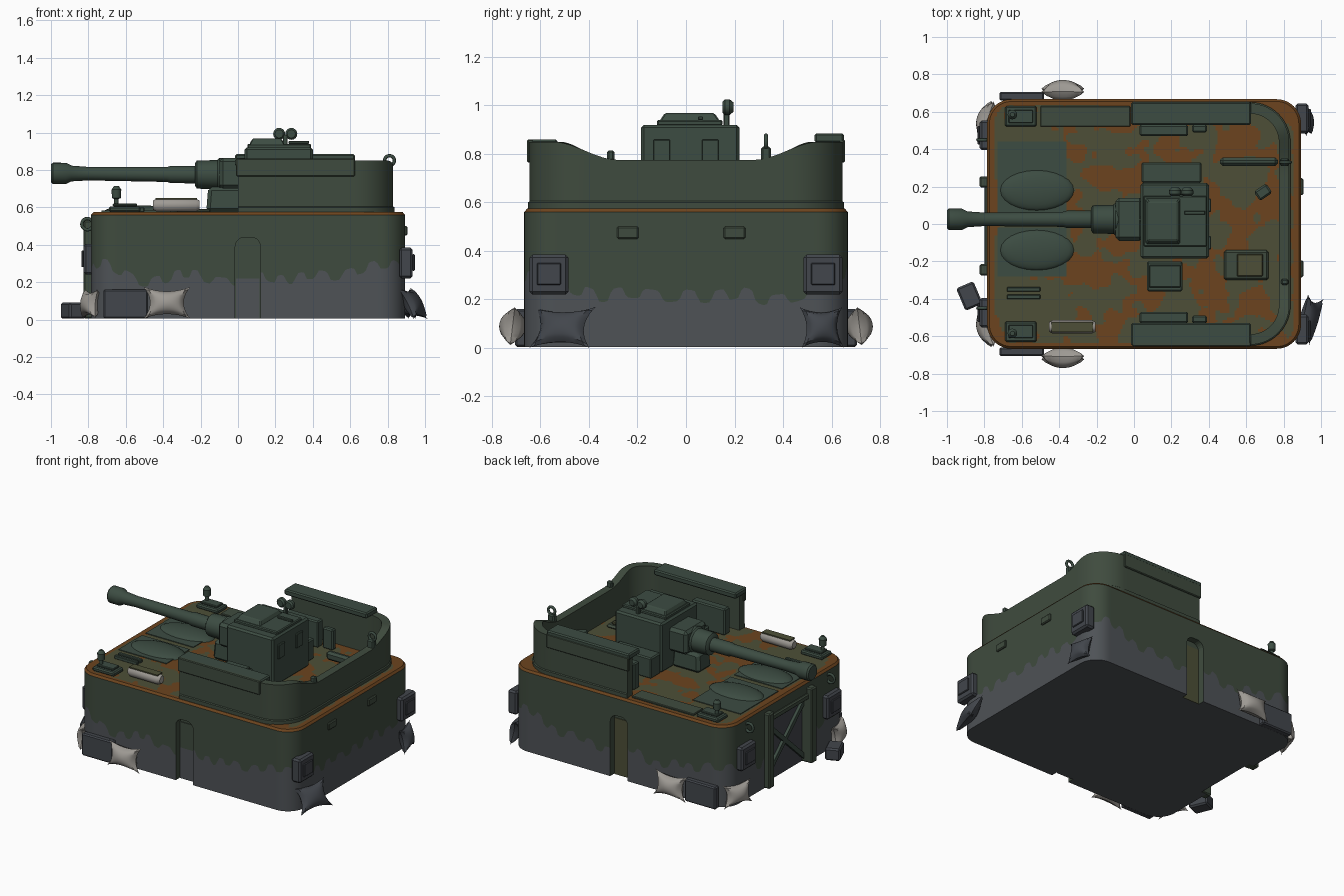
import bpy, bmesh, math
from mathutils import Vector, Matrix, noise

if "Cube" in bpy.data.objects:
    bpy.data.objects.remove(bpy.data.objects["Cube"])


def material(name, r, g, b):
    m = bpy.data.materials.new(name)
    m.use_nodes = True
    lin = [((c / 255 + 0.055) / 1.055) ** 2.4 for c in (r, g, b)] + [1]
    m.diffuse_color = lin
    m.node_tree.nodes["Principled BSDF"].inputs["Base Color"].default_value = lin
    return m


GREEN = material("field green", 63, 75, 62)
DARK = material("gun green", 60, 76, 66)
GREY = material("concrete grey", 78, 82, 86)
SLATE = material("slate grey", 66, 70, 76)
RUST = material("rust brown", 108, 68, 30)
KHAKI = material("khaki deck", 77, 79, 55)
PALE = material("pale canvas", 158, 154, 148)


def finish(bm, name, mats, smooth=True):
    bmesh.ops.recalc_face_normals(bm, faces=bm.faces)
    me = bpy.data.meshes.new(name)
    bm.to_mesh(me)
    bm.free()
    ob = bpy.data.objects.new(name, me)
    bpy.context.collection.objects.link(ob)
    for m in mats:
        me.materials.append(m)
    if smooth:
        bpy.ops.object.select_all(action='DESELECT')
        ob.select_set(True)
        bpy.context.view_layer.objects.active = ob
        bpy.ops.object.shade_smooth_by_angle(angle=math.radians(35))
    return ob


def box(name, x, y, z, mat, bevel=0.008, turn=0, taper=1.0, tilt=0):
    """Box from three (low, high) ranges, turned about z, tilted about y."""
    bm = bmesh.new()
    bmesh.ops.create_cube(bm, size=1)
    for v in bm.verts:
        k = taper if v.co.z > 0 else 1
        v.co = Vector((v.co.x * (x[1] - x[0]) * k, v.co.y * (y[1] - y[0]) * k, v.co.z * (z[1] - z[0])))
    if bevel:
        bmesh.ops.bevel(bm, geom=bm.edges[:], offset=bevel, segments=1, affect='EDGES')
    mid = Vector((sum(x) / 2, sum(y) / 2, sum(z) / 2))
    bm.transform(Matrix.Translation(mid) @ Matrix.Rotation(turn, 4, 'Z') @ Matrix.Rotation(tilt, 4, 'Y'))
    return finish(bm, name, [mat], False)


def lathe(name, profile, origin, axis, mat, n=20):
    """Turn (distance, radius) pairs around an axis direction."""
    bm = bmesh.new()
    rings = [[bm.verts.new((r * math.cos(math.tau * i / n), r * math.sin(math.tau * i / n), d))
              for i in range(n)] for d, r in profile]
    for a, b in zip(rings, rings[1:]):
        for i in range(n):
            bm.faces.new((a[i], a[(i + 1) % n], b[(i + 1) % n], b[i]))
    bm.faces.new(rings[0])
    bm.faces.new(rings[-1])
    rot = Vector(axis).to_track_quat('Z', 'Y').to_matrix().to_4x4()
    bm.transform(Matrix.Translation(origin) @ rot)
    return finish(bm, name, [mat])


def pillow(name, loc, normal, w, h, t, mat, roll=0, n=12):
    """Stuffed bag with four pulled-out corners."""
    bm = bmesh.new()
    for side in (1, -1):
        g = bmesh.ops.create_grid(bm, x_segments=n, y_segments=n, size=1)
        for v in g["verts"]:
            u, q = v.co.x, v.co.y
            bulge = max(0, (1 - u * u) * (1 - q * q)) ** 0.5
            v.co = Vector((u * w * (0.72 + 0.28 * q * q), q * h * (0.72 + 0.28 * u * u), side * t * bulge))
    bmesh.ops.remove_doubles(bm, verts=bm.verts, dist=0.0005)
    rot = Vector(normal).to_track_quat('Z', 'Y').to_matrix().to_4x4()
    bm.transform(Matrix.Translation(loc) @ rot @ Matrix.Rotation(roll, 4, 'Z'))
    return finish(bm, name, [mat])


# Rounded outline of the bunker
X0, X1, Y, R = -0.785, 0.893, 0.667, 0.13


def outline(inset=0.0, arc=14, side=90):
    r = R - inset
    pts = []
    corners = [(X1 - R, Y - R, 0), (X0 + R, Y - R, 1), (X0 + R, R - Y, 2), (X1 - R, R - Y, 3)]
    for k, (cx, cy, q) in enumerate(corners):
        for i in range(arc + 1):
            a = math.pi / 2 * (q + i / arc)
            pts.append(Vector((cx + r * math.cos(a), cy + r * math.sin(a), 0)))
        nx, ny, nq = corners[(k + 1) % 4]
        a = math.pi / 2 * nq
        end = Vector((nx + r * math.cos(a), ny + r * math.sin(a), 0))
        start = pts[-1].copy()
        pts += [start.lerp(end, i / side) for i in range(1, side)]
    return pts


def splash(p, s):
    corner = (abs(p.x - 0.05) / 0.84) ** 5 * (abs(p.y) / Y) ** 5
    drip = math.tanh(2.5 * math.sin(s * 48 + 3 * noise.noise(p * 3)))
    return 0.215 + 0.12 * corner + 0.025 * drip + 0.06 * noise.noise(p * 5 + Vector((3, 7, 1)))


# Bunker body with a ragged mud line and a rusty top rim
bm = bmesh.new()
outer, mid, inner = outline(), outline(0.012), outline(0.045)
low, s = [], 0
for i, p in enumerate(outer):
    s += (p - outer[i - 1]).length if i else 0
    low.append(p + Vector((0, 0, splash(p, s))))
up = lambda pts, z: [p + Vector((0, 0, z)) for p in pts]
rings = [[bm.verts.new(p) for p in ring] for ring in
         (up(outer, 0.005), low, up(outer, 0.56), up(mid, 0.574), up(inner, 0.574))]
for (a, b), m in zip(zip(rings, rings[1:]), (1, 0, 2, 2)):
    for i in range(len(a)):
        j = (i + 1) % len(a)
        bm.faces.new((a[i], a[j], b[j], b[i])).material_index = m
bm.faces.new(rings[0]).material_index = 1
bm.faces.new(rings[-1]).material_index = 3
body = finish(bm, "bunker_body", [GREEN, GREY, RUST, KHAKI])


def cut(x, y, z, arch=0.0):
    tool = box("cutter", x, y, z, GREEN, 0)
    if arch:
        b = bmesh.new()
        b.from_mesh(tool.data)
        tops = [e for e in b.edges if all(v.co.z > z[1] - 0.001 for v in e.verts)
                and abs(e.verts[0].co.x - e.verts[1].co.x) < 0.001]
        bmesh.ops.bevel(b, geom=tops, offset=arch, segments=5, affect='EDGES', profile=0.5)
        b.to_mesh(tool.data)
        b.free()
    tool.hide_render = True
    mod = body.modifiers.new("cut", 'BOOLEAN')
    mod.operation, mod.object, mod.solver = 'DIFFERENCE', tool, 'EXACT'
    bpy.context.view_layer.objects.active = body
    bpy.ops.object.modifier_apply(modifier=mod.name)
    bpy.data.objects.remove(tool)


# Arched side doorways and the end gateway
for sy in (-1, 1):
    cut((-0.015, 0.12), sorted((sy * 0.62, sy * 0.72)), (-0.05, 0.44), 0.05)
    ys = sorted((sy * 0.615, sy * 0.625))
    box("door_lower", (-0.01, 0.115), ys, (0.005, 0.22), GREY if sy < 0 else KHAKI, 0)
    box("door_upper", (-0.01, 0.115), ys, (0.22, 0.40), GREEN if sy < 0 else KHAKI, 0)
cut((-0.85, -0.74), (-0.22, 0.2), (-0.05, 0.47))
box("gate_panel", (-0.745, -0.736), (-0.22, 0.2), (0.005, 0.47), SLATE, 0)
for sy in (-1, 1):
    y = -0.01 + sy * 0.235
    box("gate_post", (-0.825, -0.74), (y - 0.03, y + 0.03), (0.005, 0.53), GREEN)
bm = bmesh.new()
for sgn in (-1, 1):
    g = bmesh.ops.create_cube(bm, size=1, matrix=Matrix.Translation((-0.755, -0.01, 0.235))
                              @ Matrix.Rotation(sgn * 0.83, 4, 'X') @ Matrix.Diagonal((0.02, 0.03, 0.58, 1)))
finish(bm, "gate_brace", [DARK], False)
box("gate_lintel", (-0.8, -0.74), (-0.24, 0.22), (0.45, 0.49), GREEN)

# Camouflaged deck skin
bm = bmesh.new()
bmesh.ops.create_grid(bm, x_segments=130, y_segments=104, size=1)
for v in bm.verts:
    v.co = Vector((0.054 + v.co.x * 0.825, v.co.y * 0.65, 0.577))
out = []
for f in bm.faces:
    c = f.calc_center_median()
    dx = max(abs(c.x - 0.054) - (0.839 - R), 0)
    dy = max(abs(c.y) - (Y - R), 0)
    if math.hypot(dx, dy) > R - 0.035:
        out.append(f)
    n = noise.noise(Vector((c.x * 6, c.y * 6, 2))) + 0.5 * noise.noise(Vector((c.x * 14, c.y * 14, 5)))
    f.material_index = int(n > (0.04 if c.x > -0.38 else 0.3))
bmesh.ops.delete(bm, geom=out, context='FACES')
finish(bm, "deck_skin", [KHAKI, RUST], False)

# Horseshoe parapet, lower behind the turret
path = [(0.0 + 0.62 * i / 20, -0.645) for i in range(20)]
path += [(0.62 + 0.21 * math.sin(a), -0.435 - 0.21 * math.cos(a)) for a in
         [math.pi / 2 * i / 14 for i in range(15)]]
path += [(0.83, -0.435 + 0.435 * i / 14) for i in range(1, 15)]
path += [(x, -y) for x, y in reversed(path[:-1])]
bm = bmesh.new()
sections = []
for i, (x, y) in enumerate(path):
    a, b = Vector(path[max(i - 1, 0)]), Vector(path[min(i + 1, len(path) - 1)])
    t = (b - a).normalized()
    side = Vector((-t.y, t.x)) * 0.055
    k = min(max((abs(y) - 0.28) / 0.27, 0), 1)
    top = 0.775 + 0.075 * k * k * (3 - 2 * k)
    sections.append([bm.verts.new((x + side.x * q, y + side.y * q, z)) for q, z in
                     ((-0.12, 0.57), (-0.12, 0.6), (0, 0.605), (0, top), (1, top), (1, 0.57))])
for a, b in zip(sections, sections[1:]):
    for i in range(6):
        bm.faces.new((a[i], a[(i + 1) % 6], b[(i + 1) % 6], b[i]))
bm.faces.new(sections[0])
bm.faces.new(sections[-1])
finish(bm, "parapet", [GREEN])
for sy in (-1, 1):
    pair = lambda a, b: sorted((sy * a, sy * b))
    hi = 0.885 if sy > 0 else 0.86
    box("parapet_cap", (-0.015, 0.625), pair(0.53, 0.652), (hi - 0.04, hi), DARK)
    box("parapet_panel", (-0.01, 0.625), pair(0.63, 0.655), (0.765, 0.86), GREEN, 0.005)
    box("ammo_locker", (0.03, 0.29), pair(0.47, 0.53), (0.575, 0.76), DARK)
    box("wall_crate", (0.31, 0.39), pair(0.49, 0.53), (0.575, 0.72), DARK)
    box("corner_box", (-0.69, -0.52), pair(0.52, 0.63), (0.575, 0.605), DARK)
    box("corner_box_lid", (-0.67, -0.54), pair(0.54, 0.61), (0.605, 0.62), DARK, 0.004)
    lathe("corner_lamp", [(0, 0.012), (0.07, 0.012), (0.075, 0.024), (0.12, 0.026), (0.14, 0.012)],
          (-0.65, sy * 0.585, 0.575), (0, 0, 1), DARK, 12)

# Deck plates, humps and stowage
box("side_plate", (-0.5, -0.02), (0.52, 0.63), (0.575, 0.59), GREEN, 0.004)
box("front_plate", (-0.73, -0.36), (0.02, 0.44), (0.575, 0.582), DARK, 0)
box("front_plate", (-0.73, -0.36), (-0.28, -0.02), (0.575, 0.582), DARK, 0)
for y, w in ((0.18, 0.11), (-0.14, 0.11)):
    bm = bmesh.new()
    bmesh.ops.create_uvsphere(bm, u_segments=24, v_segments=12, radius=1,
                              matrix=Matrix.Translation((-0.52, y, 0.575)) @ Matrix.Diagonal((0.2, w, 0.035, 1)))
    finish(bm, "deck_hump", [DARK])
for y in (-0.35, -0.39):
    box("deck_bar", (-0.68, -0.5), (y - 0.012, y + 0.012), (0.575, 0.6), DARK, 0.004)
lathe("canvas_roll", [(0, 0.025), (0.02, 0.036), (0.23, 0.036), (0.25, 0.025)], (-0.455, -0.55, 0.612), (1, 0, 0), PALE, 14)
box("roll_strap", (-0.44, -0.22), (-0.577, -0.523), (0.642, 0.65), KHAKI, 0)
box("rear_roll", (0.46, 0.77), (0.31, 0.355), (0.6, 0.66), DARK, 0.015)
box("rear_can", (0.65, 0.73), (0.14, 0.2), (0.575, 0.68), DARK, 0.01, 0.6)
box("rear_hatch", (0.48, 0.72), (-0.3, -0.14), (0.575, 0.6), GREEN, 0.012)
box("rear_hatch_lid", (0.55, 0.69), (-0.28, -0.16), (0.6, 0.615), KHAKI, 0.005)
box("crate", (0.07, 0.26), (-0.36, -0.2), (0.575, 0.68), DARK)
box("crate_lid", (0.08, 0.25), (-0.34, -0.22), (0.68, 0.7), DARK, 0.005)
box("crate", (0.04, 0.36), (0.22, 0.33), (0.575, 0.72), DARK)

# Turret and cupola
box("turret", (0.035, 0.4), (-0.185, 0.22), (0.575, 0.92), DARK, 0.012)
box("cupola", (0.05, 0.39), (-0.12, 0.15), (0.915, 0.94), DARK, 0.006)
box("cupola_hatch", (0.06, 0.25), (-0.11, 0.14), (0.935, 0.968), DARK, 0.006, 0, 0.82)
for y in (-0.1, 0.1):
    box("rear_port", (0.395, 0.412), (y - 0.035, y + 0.035), (0.76, 0.86), DARK, 0.004)
box("roof_rail", (0.27, 0.38), (0.05, 0.07), (0.94, 0.955), DARK, 0.003)
box("sight_post", (0.24, 0.265), (0.155, 0.18), (0.91, 0.99), DARK, 0.004)
for x in (0.22, 0.285):
    lathe("sight_lens", [(0, 0.022), (0.01, 0.032), (0.03, 0.032), (0.045, 0.02)], (x, 0.15, 0.993), (0, 1, 0), DARK, 16)

# Gun
lathe("gun_barrel", [(0, 0.048), (0.01, 0.057), (0.08, 0.057), (0.11, 0.042), (0.2, 0.036), (0.62, 0.04), (0.64, 0.046),
                     (0.82, 0.046)], (-1, 0.025, 0.782), (1, 0, -0.01), DARK, 24)
lathe("gun_sleeve", [(0, 0.06), (0.01, 0.075), (0.12, 0.078), (0.13, 0.088), (0.27, 0.09)], (-0.23, 0.025, 0.775), (1, 0, 0), DARK, 12)
box("mantlet", (-0.1, 0.05), (-0.09, 0.14), (0.7, 0.865), DARK, 0.02)
box("gun_cradle", (-0.17, 0.05), (-0.05, 0.1), (0.575, 0.71), DARK, 0.02, 0, 0.9)

# Fittings on the outer walls and parapet
for y in (-0.565, 0.565):
    for x, sx, lo in ((X1, 1, 0.22), (X0, -1, 0.24)):
        yy = y if sx > 0 else y * 0.84
        xs = lambda a, b: sorted((x + sx * a, x + sx * b))
        box("wall_case", xs(-0.03, 0.04), (yy - 0.08, yy + 0.08), (lo, lo + 0.165), SLATE, 0.012)
        box("wall_case_lid", xs(0.04, 0.052), (yy - 0.05, yy + 0.05), (lo + 0.04, lo + 0.13), SLATE, 0.004)
for y in (-0.24, 0.2):
    box("wall_handle", (0.885, 0.905), (y - 0.045, y + 0.045), (0.45, 0.5), GREEN, 0.006)
for y, z, r, x in ((0.33, 0.85, 0.026, 0.81), (-0.45, 0.51, 0.03, -0.805), (0.45, 0.51, 0.03, -0.805)):
    bpy.ops.mesh.primitive_torus_add(major_segments=20, minor_segments=8, major_radius=r, minor_radius=0.009,
                                     location=(x, y, z), rotation=(math.pi / 2, 0, 0))
    bpy.context.object.name = "tow_ring"
    bpy.context.object.data.materials.append(DARK)
    bpy.ops.object.shade_smooth()
box("ring_mount", (0.78, 0.83), (0.31, 0.35), (0.76, 0.83), DARK)
box("parapet_knob", (0.785, 0.825), (-0.325, -0.295), (0.77, 0.815), DARK)

# Sandbags and stowage at ground level
for sy in (-1, 1):
    box("ground_slab", (-0.72, -0.48), sorted((sy * 0.66, sy * 0.705)), (0.005, 0.16), SLATE)
    pillow("sandbag", (-0.38, sy * 0.715, 0.09), (0, sy, 0.12), 0.125, 0.085, 0.055, PALE)
    pillow("end_sandbag", (-0.79, sy * 0.56, 0.085), (-1, sy * 0.35, 0.1), 0.11, 0.08, 0.05, PALE)
pillow("rear_sandbag", (0.935, -0.51, 0.085), (1, -0.3, 0.55), 0.13, 0.095, 0.045, SLATE)
pillow("rear_sandbag", (0.915, 0.56, 0.085), (1, 0.25, 0.2), 0.09, 0.085, 0.045, SLATE)
box("ground_crate", (-0.93, -0.83), (-0.45, -0.32), (0.005, 0.09), SLATE, 0.01, 0.4)
